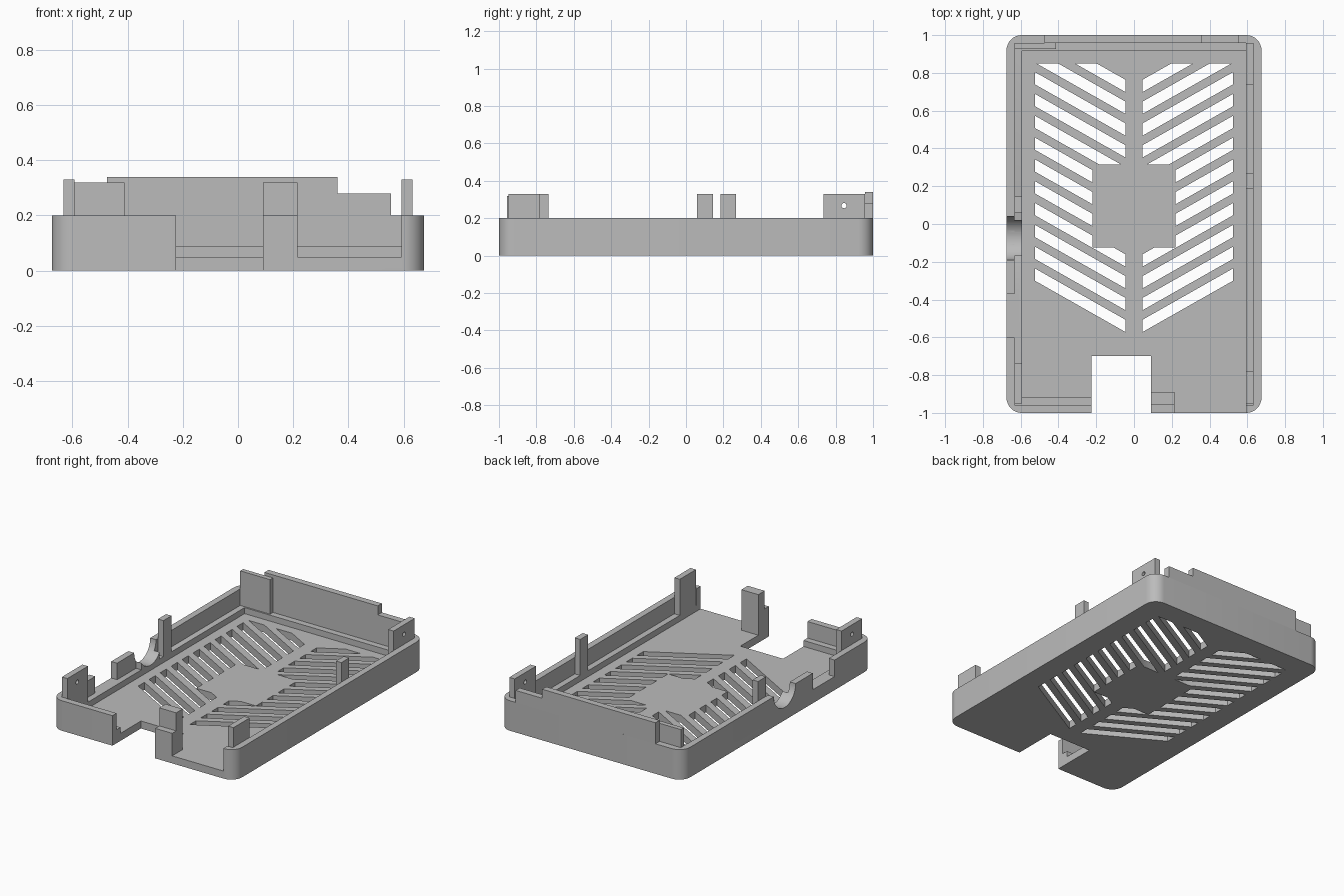
import bpy, bmesh, math
from mathutils import Vector

cube = bpy.data.objects.get("Cube")
if cube:
    bpy.data.objects.remove(cube, do_unlink=True)

grey = bpy.data.materials.new("light_grey")
grey.use_nodes = True
colour = (0.5, 0.5, 0.5, 1)
grey.diffuse_color = colour
grey.node_tree.nodes["Principled BSDF"].inputs["Base Color"].default_value = colour

HX, HY, H = 0.675, 1.0, 0.2          # half width, half length, wall height
IX, IY = 0.632, 0.957                # inner face of the walls
LX, LY = 0.592, 0.915                # inner face of the ledge
FLOOR, LEDGE, TAB_TOP = 0.05, 0.09, 0.33


def finish(name, bm):
    bmesh.ops.recalc_face_normals(bm, faces=bm.faces)
    mesh = bpy.data.meshes.new(name)
    bm.to_mesh(mesh)
    bm.free()
    ob = bpy.data.objects.new(name, mesh)
    bpy.context.collection.objects.link(ob)
    mesh.materials.append(grey)
    return ob


def add_prism(bm, points, offset):
    """Extrude a polygon of 3D points along an offset."""
    face = bm.faces.new([bm.verts.new(p) for p in points])
    geom = bmesh.ops.extrude_face_region(bm, geom=[face])["geom"]
    moved = [g for g in geom if isinstance(g, bmesh.types.BMVert)]
    bmesh.ops.translate(bm, verts=moved, vec=Vector(offset))


def prism(name, points, offset):
    bm = bmesh.new()
    add_prism(bm, points, offset)
    return finish(name, bm)


def box(name, x, y, z):
    pts = [(x[0], y[0], z[0]), (x[1], y[0], z[0]), (x[1], y[1], z[0]), (x[0], y[1], z[0])]
    return prism(name, pts, (0, 0, z[1] - z[0]))


def rod(name, x, y, z, radius, sides):
    """Cylinder lying along x."""
    ring = [2 * math.pi * i / sides for i in range(sides)]
    pts = [(x[0], y + radius * math.cos(a), z + radius * math.sin(a)) for a in ring]
    return prism(name, pts, (x[1] - x[0], 0, 0))


def cut(ob, *cutters):
    for c in cutters:
        c.hide_render = True
        c.hide_set(True)
        mod = ob.modifiers.new("cut", "BOOLEAN")
        mod.operation, mod.solver, mod.object = "DIFFERENCE", "EXACT", c


def bake(ob):
    bpy.context.view_layer.update()
    graph = bpy.context.evaluated_depsgraph_get()
    mesh = bpy.data.meshes.new_from_object(ob.evaluated_get(graph))
    ob.modifiers.clear()
    ob.data = mesh
    mesh.materials.clear()
    mesh.materials.append(grey)


# Tray body: rounded rectangle
R, STEPS = 0.08, 8
outline = []
for quarter, (sx, sy) in enumerate([(1, 1), (-1, 1), (-1, -1), (1, -1)]):
    for i in range(STEPS + 1):
        a = math.pi / 2 * (quarter + i / STEPS)
        outline.append((sx * (HX - R) + R * math.cos(a), sy * (HY - R) + R * math.sin(a), 0))
tray = prism("tray", outline, (0, 0, H))

# Slanted vent slots, mirrored left and right
X0, X1, DROP, SLOT, PITCH = 0.045, 0.525, 0.272, 0.065, 0.1155
bm = bmesh.new()
for side in (-1, 1):
    for k in range(12):
        y = -0.3 + k * PITCH
        pts = [(X1, y), (X1, y + SLOT), (X0, y + SLOT - DROP), (X0, y - DROP)]
        add_prism(bm, [(side * px, py, -0.1) for px, py in pts], (0, 0, 0.3))
slots = finish("slot_cutter", bm)
centre_keep = box("centre_keep", (-0.22, 0.22), (-0.125, 0.315), (-0.2, 0.4))
end_keep = box("end_keep", (-0.8, 0.8), (0.85, 1.4), (-0.2, 0.4))
cut(slots, centre_keep, end_keep)
bake(slots)

# Cavity, openings and cable groove
groove = rod("groove_cutter", (-0.8, -0.55), -0.075, H, 0.115, 48)
cutters = [
    box("upper_cavity", (-IX, IX), (-IY, IY), (LEDGE, 0.5)),
    box("lower_cavity", (-LX, LX), (-LY, LY), (FLOOR, 0.45)),
    box("front_opening", (0.215, LX), (-1.2, -0.8), (FLOOR, 0.4)),
    box("floor_notch", (-0.225, 0.09), (-1.3, -0.7), (-0.2, 0.6)),
    box("side_notch", (-0.8, -0.61), (-0.6, -0.37), (LEDGE, 0.55)),
    groove, slots,
]
cut(tray, *cutters)
bake(tray)

# Rest under the cable groove
rest = box("cable_rest", (-IX, -LX), (-0.17, 0.02), (FLOOR, 0.135))
cut(rest, groove)
bake(rest)

# Upright tabs along the long sides
parts = [tray, rest]
tabs = [
    ("left_front_tab", 1, -0.95, -0.78), ("left_middle_tab", 1, 0.185, 0.268),
    ("left_back_tab", 1, 0.735, IY), ("right_front_tab", -1, -0.95, -0.735),
    ("right_middle_tab", -1, 0.06, 0.145),
]
holes = {"left_back_tab": 0.845, "right_front_tab": -0.845}
for name, side, y0, y1 in tabs:
    tab = box(name, sorted((side * LX, side * IX)), (y0, y1), (LEDGE, TAB_TOP))
    if name in holes:
        hole = rod("hole_cutter", sorted((side * 0.5, side * 0.7)), holes[name], 0.267, 0.014, 20)
        cut(tab, hole)
        bake(tab)
        cutters.append(hole)
    parts.append(tab)

# Back panel with a lower step, corner plate and front post
profile = [(-0.475, H), (0.555, H), (0.555, 0.28), (0.36, 0.28), (0.36, 0.34), (-0.475, 0.34)]
parts.append(prism("back_panel", [(x, IY, z) for x, z in profile], (0, HY - IY, 0)))
parts.append(box("back_corner_plate", (-IX, -0.412), (0.926, IY), (LEDGE, 0.32)))
parts.append(box("front_post", (0.09, 0.215), (-IY, -0.89), (FLOOR, 0.32)))

for c in cutters + [centre_keep, end_keep]:
    bpy.data.objects.remove(c, do_unlink=True)

bpy.ops.object.select_all(action="DESELECT")
for ob in parts:
    ob.select_set(True)
bpy.context.view_layer.objects.active = tray
bpy.ops.object.shade_smooth_by_angle(angle=math.radians(30))
